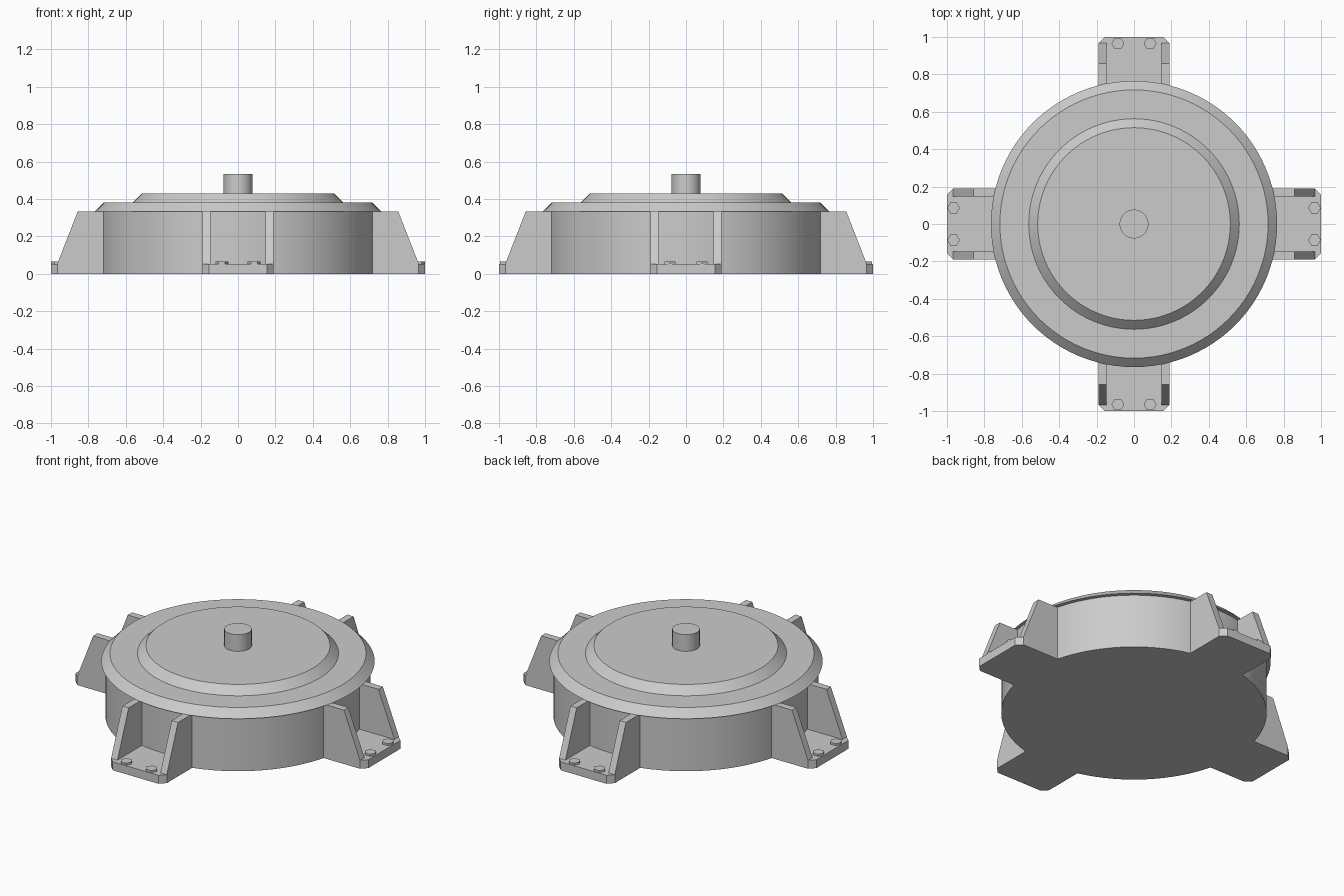
import bpy, bmesh
from math import radians, cos, sin, tau
from mathutils import Matrix

cube = bpy.data.objects.get("Cube")
if cube:
    bpy.data.objects.remove(cube, do_unlink=True)

grey = bpy.data.materials.new("light_grey")
grey.use_nodes = True
colour = (0.6, 0.6, 0.6, 1)
grey.diffuse_color = colour
grey.node_tree.nodes["Principled BSDF"].inputs["Base Color"].default_value = colour


def finish(name, bm, turn=0.0, smooth=False):
    """Turn a bmesh into a named object, rotated about the centre axis."""
    bm.transform(Matrix.Rotation(turn, 4, 'Z'))
    bmesh.ops.recalc_face_normals(bm, faces=bm.faces)
    mesh = bpy.data.meshes.new(name)
    bm.to_mesh(mesh)
    bm.free()
    mesh.materials.append(grey)
    obj = bpy.data.objects.new(name, mesh)
    bpy.context.collection.objects.link(obj)
    if smooth:
        bpy.ops.object.select_all(action='DESELECT')
        obj.select_set(True)
        bpy.context.view_layer.objects.active = obj
        bpy.ops.object.shade_smooth_by_angle(angle=radians(30))
    return obj


def lathe(name, profile, sides=96):
    """Closed round part from (radius, height) pairs, capped at both ends."""
    bm = bmesh.new()
    rings = [[bm.verts.new((r * cos(tau * i / sides), r * sin(tau * i / sides), z))
              for i in range(sides)] for r, z in profile]
    for low, high in zip(rings, rings[1:]):
        for i in range(sides):
            j = (i + 1) % sides
            bm.faces.new((low[i], low[j], high[j], high[i]))
    bm.faces.new(rings[0])
    bm.faces.new(rings[-1])
    return finish(name, bm, smooth=True)


def prism(name, outline, offset, turn):
    """Flat outline pushed along an offset to make a solid."""
    bm = bmesh.new()
    face = bm.faces.new([bm.verts.new(p) for p in outline])
    extruded = bmesh.ops.extrude_face_region(bm, geom=[face], use_keep_orig=True)
    verts = [g for g in extruded["geom"] if isinstance(g, bmesh.types.BMVert)]
    bmesh.ops.translate(bm, verts=verts, vec=offset)
    return finish(name, bm, turn)


# Drum with overhanging stepped lid
lathe("drum_body", [(0.743, 0), (0.743, 0.334), (0.765, 0.334), (0.717, 0.382),
                    (0.563, 0.382), (0.515, 0.43)])
# Central shaft
lathe("shaft", [(0.077, 0.42), (0.077, 0.533)], 64)

# Four mounting feet, each with a plate, two ribs and two bolts
half, thick, inner, cut = 0.19, 0.052, 0.7, 0.034
for k, side in enumerate(("left", "back", "right", "front")):
    turn = k * tau / 4
    plate = [(inner, -half, 0), (1 - cut, -half, 0), (1, cut - half, 0),
             (1, half - cut, 0), (1 - cut, half, 0), (inner, half, 0)]
    prism(f"{side}_foot_plate", plate, (0, 0, thick), turn)
    for n, s in enumerate((-1, 1), 1):
        y = s * half
        rib = [(inner, y, thick), (0.967, y, thick), (0.857, y, 0.333), (inner, y, 0.333)]
        prism(f"{side}_rib_{n}", rib, (0, -s * 0.043, 0), turn)
        # Hexagon heads keep the same orientation on every foot
        bolt = [(0.965 + 0.034 * cos(i * tau / 6 - turn),
                 s * 0.086 + 0.034 * sin(i * tau / 6 - turn), thick - 0.005)
                for i in range(6)]
        prism(f"{side}_bolt_{n}", bolt, (0, 0, 0.018), turn)
